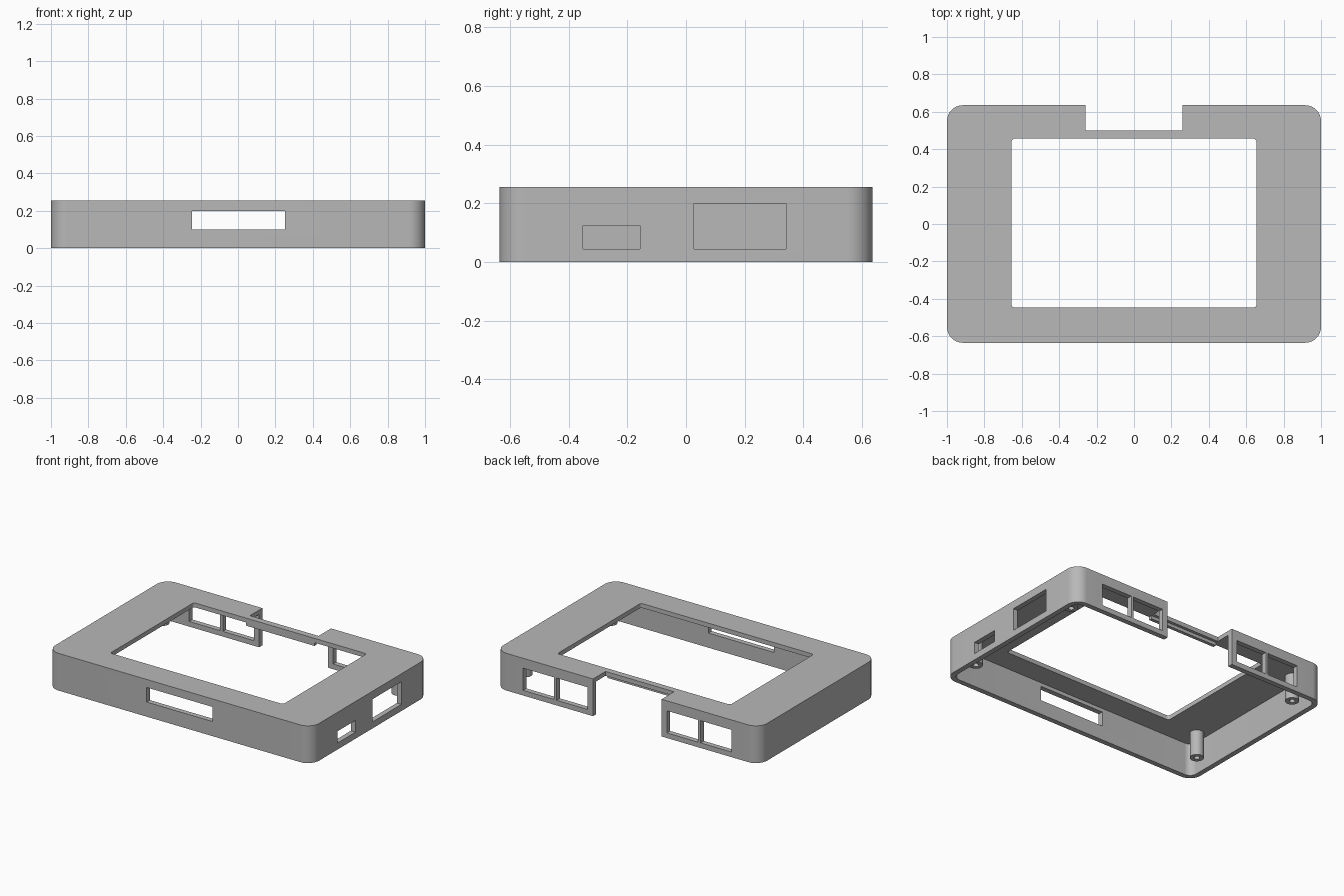
import bpy, bmesh, math
from mathutils import Vector

if "Cube" in bpy.data.objects:
    bpy.data.objects.remove(bpy.data.objects["Cube"], do_unlink=True)

HX, HY, H = 1.0, 0.635, 0.255      # outer half sizes and height
WALL, ROOF = 0.035, 0.03           # shell thicknesses

grey = bpy.data.materials.new("plain grey")
grey.use_nodes = True
grey.diffuse_color = (0.48, 0.48, 0.48, 1)
grey.node_tree.nodes["Principled BSDF"].inputs["Base Color"].default_value = grey.diffuse_color


def finish(bm, name):
    bmesh.ops.recalc_face_normals(bm, faces=bm.faces[:])
    mesh = bpy.data.meshes.new(name)
    bm.to_mesh(mesh)
    bm.free()
    mesh.materials.append(grey)
    obj = bpy.data.objects.new(name, mesh)
    bpy.context.collection.objects.link(obj)
    return obj


def prism(bm, x0, x1, y0, y1, z0, z1, radius=0, steps=12):
    """Upright prism over a rectangle, with optional rounded corners."""
    corners = [(x1, y1, -1, -1), (x0, y1, 1, -1), (x0, y0, 1, 1), (x1, y0, -1, 1)]
    points = []
    for i, (x, y, sx, sy) in enumerate(corners):
        if not radius:
            points.append((x, y))
            continue
        for k in range(steps + 1):
            a = math.pi / 2 * (i + k / steps)
            points.append((x + radius * (sx + math.cos(a)), y + radius * (sy + math.sin(a))))
    face = bm.faces.new([bm.verts.new((x, y, z0)) for x, y in points])
    top = bmesh.ops.extrude_face_region(bm, geom=[face])["geom"]
    bmesh.ops.translate(bm, verts=[v for v in top if isinstance(v, bmesh.types.BMVert)],
                        vec=Vector((0, 0, z1 - z0)))


def cut(target, cutter):
    mod = target.modifiers.new("cut", "BOOLEAN")
    mod.operation, mod.solver, mod.object = "DIFFERENCE", "EXACT", cutter
    bpy.context.view_layer.objects.active = target
    bpy.ops.object.modifier_apply(modifier=mod.name)
    bpy.data.objects.remove(cutter, do_unlink=True)


def smooth(obj):
    bpy.ops.object.select_all(action="DESELECT")
    obj.select_set(True)
    bpy.context.view_layer.objects.active = obj
    bpy.ops.object.shade_smooth_by_angle(angle=math.radians(30))


# Hollow shell, open at the bottom
bm = bmesh.new()
prism(bm, -HX, HX, -HY, HY, 0, H, 0.085)
shell = finish(bm, "case_shell")
bm = bmesh.new()
prism(bm, -HX + WALL, HX - WALL, -HY + WALL, HY - WALL, -0.1, H - ROOF, 0.05)
cut(shell, finish(bm, "cavity_cutter"))

# Screen opening, rear notch, front slot, side ports and rear port pairs
bm = bmesh.new()
prism(bm, -0.655, 0.655, -0.447, 0.457, 0.21, 0.4, 0.018, 5)
prism(bm, -0.26, 0.26, 0.50, 0.8, -0.1, 0.4)
prism(bm, -0.247, 0.25, -0.7, -0.55, 0.10, 0.20)
prism(bm, 0.94, 1.1, -0.35, -0.157, 0.045, 0.125)
prism(bm, 0.94, 1.1, 0.027, 0.34, 0.045, 0.20)
for side in (-1, 1):
    for near, far in ((0.30, 0.535), (0.555, 0.79)):
        a, b = sorted((side * near, side * far))
        prism(bm, a, b, 0.58, 0.7, 0.035, 0.187)
cut(shell, finish(bm, "openings_cutter"))
smooth(shell)

# Rib under the narrow bar behind the screen opening
bm = bmesh.new()
prism(bm, -0.26, 0.26, 0.457, 0.48, 0.203, H - ROOF + 0.003)
finish(bm, "rear_bar_rib")

# Four hollow screw posts hanging from the roof
profile = [(0.044, 0.23), (0.044, 0.05), (0.018, 0.05), (0.018, 0.16), (0, 0.16)]
for sx, xname in ((-1, "right"), (1, "left")):
    for sy, yname in ((-1, "front"), (1, "back")):
        bm = bmesh.new()
        verts = [bm.verts.new((r, 0, z)) for r, z in profile]
        edges = [bm.edges.new(pair) for pair in zip(verts, verts[1:])]
        bmesh.ops.spin(bm, geom=verts + edges, cent=(0, 0, 0), axis=(0, 0, 1),
                       angle=2 * math.pi, steps=32)
        bmesh.ops.remove_doubles(bm, verts=bm.verts[:], dist=0.0005)
        bmesh.ops.holes_fill(bm, edges=bm.edges[:], sides=0)
        post = finish(bm, f"screw_post_{yname}_{xname}")
        post.location = (sx * 0.895, sy * 0.46, 0)
        smooth(post)
